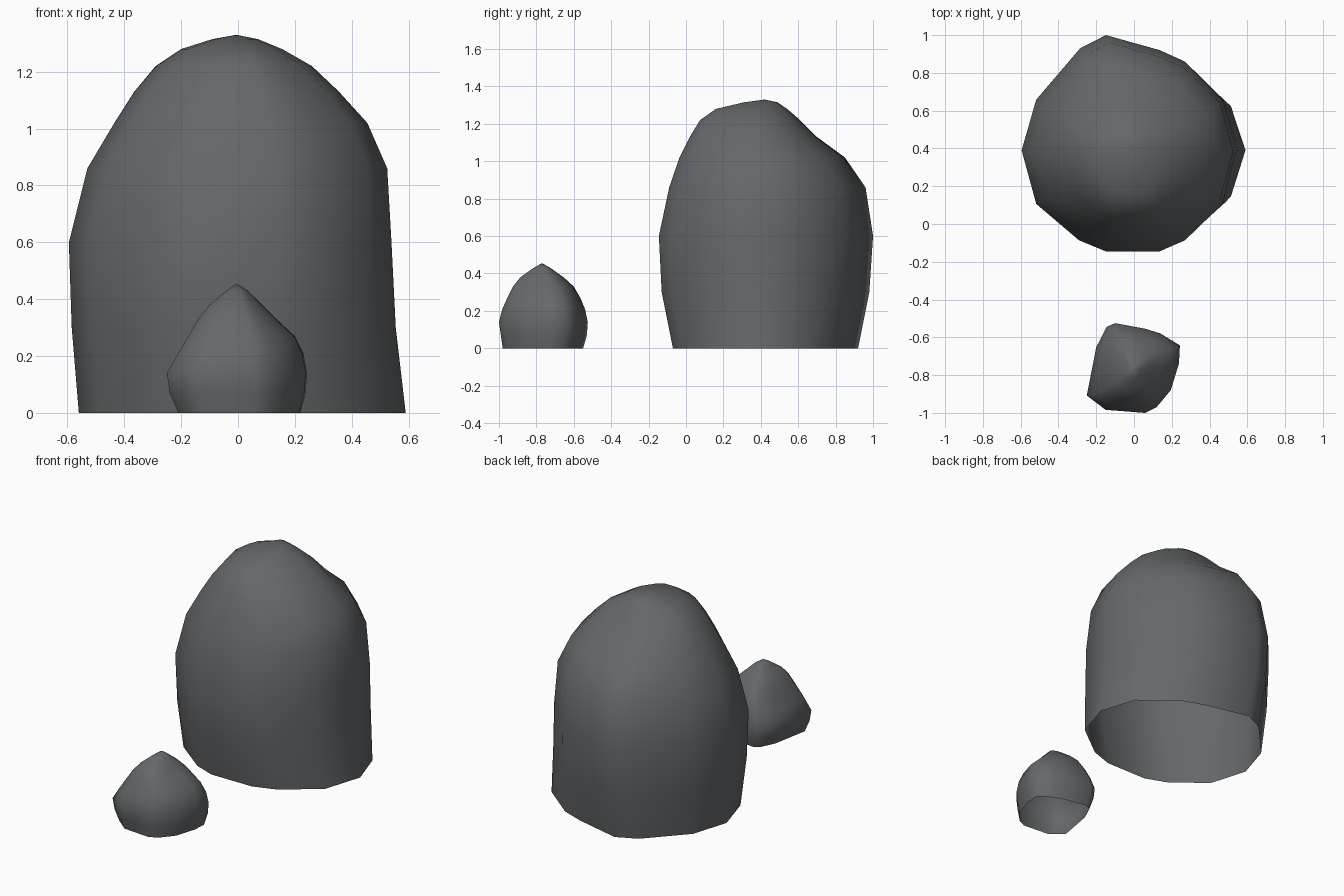
import bpy
import bmesh

if "Cube" in bpy.data.objects:
    bpy.data.objects.remove(bpy.data.objects["Cube"])

stone = bpy.data.materials.new("dark grey stone")
stone.diffuse_color = (0.13, 0.14, 0.146, 1)
stone.use_nodes = True
stone.node_tree.nodes["Principled BSDF"].inputs["Base Color"].default_value = stone.diffuse_color


def rock(name, cy, outline, rings, apex):
    """Loft a unit outline (clockwise) through rings of (z, left, right, front y, back y)."""
    bm = bmesh.new()
    loops = []
    for z, left, right, front, back in rings:
        loops.append([bm.verts.new((px * (left if px < 0 else right),
                                    cy + py * (cy - front if py < 0 else back - cy),
                                    z)) for px, py in outline])
    n = len(outline)
    for lower, upper in zip(loops, loops[1:]):
        for i in range(n):
            j = (i + 1) % n
            bm.faces.new((lower[j], lower[i], upper[i], upper[j]))
    # rounded tip, underside stays open
    tip = bm.verts.new(apex)
    for i in range(n):
        bm.faces.new((loops[-1][(i + 1) % n], loops[-1][i], tip))
    for f in bm.faces:
        f.smooth = True
    mesh = bpy.data.meshes.new(name)
    bm.to_mesh(mesh)
    bm.free()
    mesh.materials.append(stone)
    obj = bpy.data.objects.new(name, mesh)
    bpy.context.collection.objects.link(obj)
    return obj


# Tall boulder at the back
rock("large_boulder", 0.39,
     [(-1, 0), (-.87, .44), (-.48, .885), (-.25, 1), (.25, .87), (.5, .77), (.87, .44),
      (1, 0), (.87, -.53), (.5, -.89), (.25, -1), (-.25, -1), (-.49, -.89), (-.87, -.53)],
     [(0, .56, .59, -.07, .92),
      (.3, .585, .555, -.13, .98),
      (.6, .595, .54, -.145, 1.0),
      (.86, .53, .525, -.09, .96),
      (1.02, .435, .455, -.035, .85),
      (1.13, .365, .355, .02, .70),
      (1.22, .29, .26, .075, .61),
      (1.28, .20, .155, .16, .54),
      (1.315, .09, .07, .31, .49)],
     (-.005, .42, 1.33))

# Small pointed stone in front
rock("small_stone", -0.77,
     [(-1, -.6), (-.8, .48), (-.58, .92), (-.4, 1), (.24, .88), (.57, .78),
      (1, .52), (.98, .13), (.8, -.48), (.49, -.87), (.24, -1), (-.6, -.93)],
     [(0, .21, .22, -.98, -.55),
      (.07, .24, .238, -.99, -.53),
      (.14, .25, .243, -1.0, -.525),
      (.21, .21, .23, -.982, -.54),
      (.27, .175, .20, -.955, -.565),
      (.33, .14, .135, -.925, -.60),
      (.38, .10, .085, -.885, -.655),
      (.43, .04, .035, -.815, -.725)],
     (-.005, -.77, .455))
